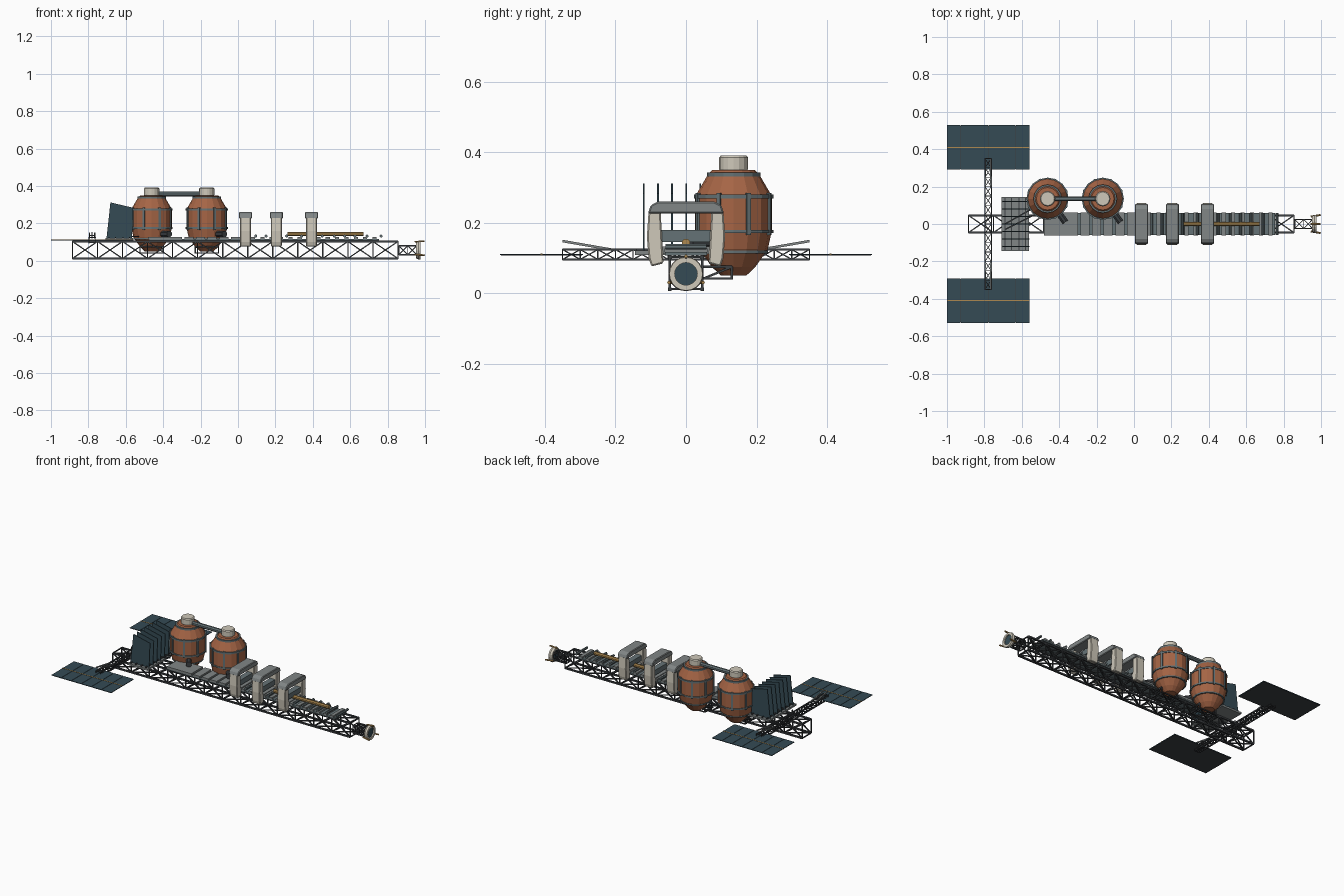
import bpy, bmesh, math
from mathutils import Vector, Matrix

cube = bpy.data.objects.get("Cube")
if cube:
    bpy.data.objects.remove(cube, do_unlink=True)


def material(name, r, g, b):
    m = bpy.data.materials.new(name)
    m.use_nodes = True
    m.diffuse_color = (r, g, b, 1)
    m.node_tree.nodes["Principled BSDF"].inputs["Base Color"].default_value = (r, g, b, 1)
    return m


RUST = material("rust tank", 0.38, 0.13, 0.06)
CREAM = material("cream shell", 0.62, 0.58, 0.49)
GREY = material("steel grey", 0.22, 0.24, 0.24)
BAND = material("blue grey band", 0.13, 0.17, 0.18)
DARK = material("dark frame", 0.045, 0.05, 0.055)
TEAL = material("panel teal", 0.035, 0.07, 0.09)
GOLD = material("gold pipe", 0.42, 0.25, 0.08)


def finish(bm, name, mat):
    bmesh.ops.recalc_face_normals(bm, faces=bm.faces)
    me = bpy.data.meshes.new(name)
    bm.to_mesh(me)
    bm.free()
    me.materials.append(mat)
    ob = bpy.data.objects.new(name, me)
    bpy.context.collection.objects.link(ob)
    return ob


def add_box(bm, c, s, rot=None):
    m = Matrix.Translation(c) @ (rot or Matrix()) @ Matrix.Diagonal((*s, 1))
    bmesh.ops.create_cube(bm, size=1, matrix=m)


def add_bar(bm, a, b, w, sides=4):
    a, b = Vector(a), Vector(b)
    d = b - a
    q = d.to_track_quat('Z', 'Y').to_matrix().to_4x4()
    turn = Matrix.Rotation(math.pi / sides, 4, 'Z')
    bmesh.ops.create_cone(bm, cap_ends=True, segments=sides, radius1=w, radius2=w,
                          depth=d.length, matrix=Matrix.Translation((a + b) / 2) @ q @ turn)


def box(name, c, s, mat, rot=None):
    bm = bmesh.new()
    add_box(bm, c, s, rot)
    return finish(bm, name, mat)


def bars(name, pairs, w, mat, sides=4):
    bm = bmesh.new()
    for a, b in pairs:
        add_bar(bm, a, b, w, sides)
    return finish(bm, name, mat)


def lathe(name, profile, mat, loc, sides=16, matrix=None):
    """Revolve (radius, height) points about local z; radius 0 closes the end."""
    bm = bmesh.new()
    vs = [bm.verts.new((r, 0, z)) for r, z in profile]
    es = [bm.edges.new(p) for p in zip(vs, vs[1:])]
    bmesh.ops.spin(bm, geom=vs + es, cent=(0, 0, 0), axis=(0, 0, 1),
                   angle=math.tau, steps=sides)
    bmesh.ops.remove_doubles(bm, verts=bm.verts, dist=0.0002)
    bm.transform(Matrix.Translation(loc) @ (matrix or Matrix()))
    return finish(bm, name, mat)


def truss(name, start, end, half_w, z0, z1, bays, chord, brace, axis=0):
    """Box truss along x (axis 0) or y (axis 1), crossed on all four sides."""
    off = -0.78 if axis else 0

    def pt(t, corner):
        u = start + (end - start) * t / bays
        w, z = corner
        return (off + w, u, z) if axis else (u, w, z)
    ring = [(-half_w, z0), (half_w, z0), (half_w, z1), (-half_w, z1)]
    sides = list(zip(ring, ring[1:] + ring[:1]))
    bars(name + "_chords", [(pt(0, c), pt(bays, c)) for c in ring], chord, DARK)
    web = []
    for i in range(bays + 1):
        for a, b in sides:
            web.append((pt(i, a), pt(i, b)))
            if i < bays:
                web += [(pt(i, a), pt(i + 1, b)), (pt(i, b), pt(i + 1, a))]
    bars(name + "_braces", web, brace, DARK)


# Main spine and cross boom
truss("spine", -0.885, 0.855, 0.046, 0.012, 0.103, 13, 0.007, 0.0045)
truss("cross_boom", -0.35, 0.35, 0.017, 0.096, 0.124, 14, 0.004, 0.0025, axis=1)

# Solar wings
for side, tag in ((1, "rear"), (-1, "front")):
    cells, frame = bmesh.new(), bmesh.new()
    yc = side * 0.41
    for i in range(6):
        add_box(cells, (-0.963 + i * 0.0735, yc, 0.11), (0.071, 0.236, 0.004))
    add_box(frame, (-0.78, yc, 0.108), (0.43, 0.23, 0.002))
    finish(cells, tag + "_solar_cells", TEAL)
    finish(frame, tag + "_solar_backing", DARK)
    box(tag + "_solar_spar", (-0.78, yc, 0.111), (0.44, 0.005, 0.005), GOLD)
    bars(tag + "_wing_stays", [((-0.78 + dx, side * 0.2, 0.122), (-0.78 + dx, side * 0.35, 0.148))
                               for dx in (-0.014, 0.014)], 0.005, GREY)
bars("antenna_mast", [((-0.78, 0, 0.12), (-0.78, 0, 0.155)),
                      ((-0.792, 0, 0.135), (-0.768, 0, 0.135))], 0.004, DARK)

# Radiator stack
box("radiator_base", (-0.635, 0, 0.115), (0.148, 0.288, 0.012), GREY)
bars("radiator_rails", [((x, -0.14, 0.124), (x, 0.14, 0.124))
                        for x in (-0.69, -0.655, -0.615, -0.58)], 0.005, DARK)
bm = bmesh.new()
outline = [(-0.703, 0.12), (-0.567, 0.115), (-0.56, 0.283), (-0.682, 0.312)]
for i in range(7):
    face = bm.faces.new([bm.verts.new((x, -0.122 + i * 0.04, z)) for x, z in outline])
    ext = bmesh.ops.extrude_face_region(bm, geom=[face])
    bmesh.ops.translate(bm, vec=(0, 0.005, 0),
                        verts=[v for v in ext["geom"] if isinstance(v, bmesh.types.BMVert)])
finish(bm, "radiator_fins", TEAL)

# Deck with slats and rollers
box("deck_plate", (0.14, 0, 0.112), (1.23, 0.118, 0.01), BAND)
box("deck_cover", (-0.39, 0, 0.121), (0.18, 0.122, 0.014), GREY)
bm = bmesh.new()
for i in range(5):
    add_box(bm, (-0.262 + i * 0.062, 0, 0.121), (0.048, 0.122, 0.012))
for i in range(15):
    add_box(bm, (0.03 + i * 0.05, 0, 0.121), (0.022, 0.122, 0.012))
finish(bm, "deck_slats", GREY)
bars("deck_rollers", [((x, -0.058, 0.132), (x, 0.058, 0.132))
                      for x in (0.095, 0.15, 0.26, 0.34, 0.45, 0.515, 0.57, 0.625, 0.69, 0.765)],
     0.008, BAND, 8)
bars("feed_pipe", [((0.265, 0, 0.143), (0.67, 0, 0.143))], 0.012, GOLD, 8)

# Storage tanks
tank = [(0, 0.05), (0.036, 0.05), (0.062, 0.075), (0.097, 0.125), (0.109, 0.18),
        (0.109, 0.275), (0.074, 0.335), (0.06, 0.35), (0, 0.35)]
cap = [(0, 0.345), (0.037, 0.345), (0.041, 0.352), (0.041, 0.385), (0.036, 0.391), (0, 0.391)]
for x, tag in ((-0.462, "left_end"), (-0.167, "middle")):
    loc = (x, 0.135, 0)
    lathe(tag + "_tank", tank, RUST, loc)
    lathe(tag + "_tank_cap", cap, CREAM, loc)
    for z, r, h in ((0.275, 0.109, 0.011), (0.175, 0.109, 0.009),
                    (0.117, 0.093, 0.008), (0.337, 0.072, 0.012)):
        a, b, i = z - h / 2, z + h / 2, r - 0.012
        lathe(tag + "_tank_band", [(i, a), (r + 0.004, a), (r + 0.004, b), (i, b), (i, a)],
              BAND, loc)
    straps = bmesh.new()
    for k in range(8):
        rot = Matrix.Rotation(math.tau * (k + 0.5) / 8, 4, 'Z')
        add_box(straps, Vector(loc) + rot @ Vector((0.109, 0, 0.225)), (0.01, 0.012, 0.12), rot)
    finish(straps, tag + "_tank_straps", BAND)
    # Cradle bracket below and clamp on the deck
    pairs = []
    for z in (0.042, 0.075):
        pairs += [((x + s, 0.045, z), (x + s, 0.13, z)) for s in (-0.062, 0.062)]
        pairs += [((x - 0.062, y, z), (x + 0.062, y, z)) for y in (0.05, 0.13)]
        pairs += [((x - 0.062, 0.05, z), (x + 0.062, 0.13, z))]
    for s in (-0.062, 0.062):
        pairs += [((x + s, 0.13, 0.042), (x + s, 0.13, 0.075)),
                  ((x + s, 0.05, 0.042), (x + s, 0.13, 0.075))]
    bars(tag + "_cradle", pairs, 0.0045, DARK)
    bars(tag + "_clamp", [((x + 0.095, 0.01, 0.143), (x + 0.055, 0.065, 0.143))], 0.018, DARK, 8)
bars("tank_crossover_pipe", [((-0.43, 0.135, 0.356), (-0.2, 0.135, 0.356))], 0.014, BAND, 8)
bars("fuel_arm", [((-0.69, 0.0, 0.13), (-0.53, 0.09, 0.13)),
                  ((-0.69, -0.03, 0.13), (-0.53, 0.05, 0.13))], 0.005, DARK)

# Gantry arches
leg = [(0.064, 0.085), (0.098, 0.076), (0.106, 0.1), (0.111, 0.16), (0.106, 0.235),
       (0.072, 0.235), (0.068, 0.16)]
beam = [(-0.108, 0.226), (-0.1, 0.25), (-0.08, 0.26), (0.08, 0.26), (0.1, 0.25),
        (0.108, 0.226), (0.07, 0.226), (-0.07, 0.226)]


def slab(name, outline, x, width, mat, mirror=1):
    bm = bmesh.new()
    face = bm.faces.new([bm.verts.new((x - width / 2, y * mirror, z)) for y, z in outline])
    ext = bmesh.ops.extrude_face_region(bm, geom=[face])
    bmesh.ops.translate(bm, vec=(width, 0, 0),
                        verts=[v for v in ext["geom"] if isinstance(v, bmesh.types.BMVert)])
    ob = finish(bm, name, mat)
    bev = ob.modifiers.new("soft_edges", 'BEVEL')
    bev.width, bev.segments = 0.004, 1


for n, x in enumerate((0.04, 0.205, 0.393), 1):
    for m in (1, -1):
        slab(f"arch_{n}_leg", leg, x, 0.058, CREAM, m)
    slab(f"arch_{n}_beam", beam, x, 0.07, GREY)
    box(f"arch_{n}_crossbar", (x, 0, 0.163), (0.038, 0.14, 0.034), BAND)
    box(f"arch_{n}_foot", (x, 0, 0.122), (0.05, 0.135, 0.02), GREY)

# Docking head
truss("dock_neck", 0.86, 0.955, 0.024, 0.032, 0.08, 2, 0.005, 0.0035)
along_x = Matrix.Rotation(math.pi / 2, 4, 'Y')
ring = [(0.032, 0), (0.042, 0), (0.049, 0.012), (0.047, 0.024), (0.032, 0.024), (0.032, 0)]
lathe("dock_ring", ring, CREAM, (0.953, 0, 0.055), 20, along_x)
lathe("dock_hatch", [(0, 0.002), (0.034, 0.002), (0.034, 0.016), (0, 0.016)],
      TEAL, (0.953, 0, 0.055), 20, along_x)
prongs = []
for deg in (90, 210, 330):
    y, z = math.cos(math.radians(deg)), math.sin(math.radians(deg))
    prongs.append(((0.945, 0.046 * y, 0.055 + 0.046 * z), (0.998, 0.056 * y, 0.055 + 0.05 * z)))
bars("dock_prongs", prongs, 0.005, GOLD, 6)
